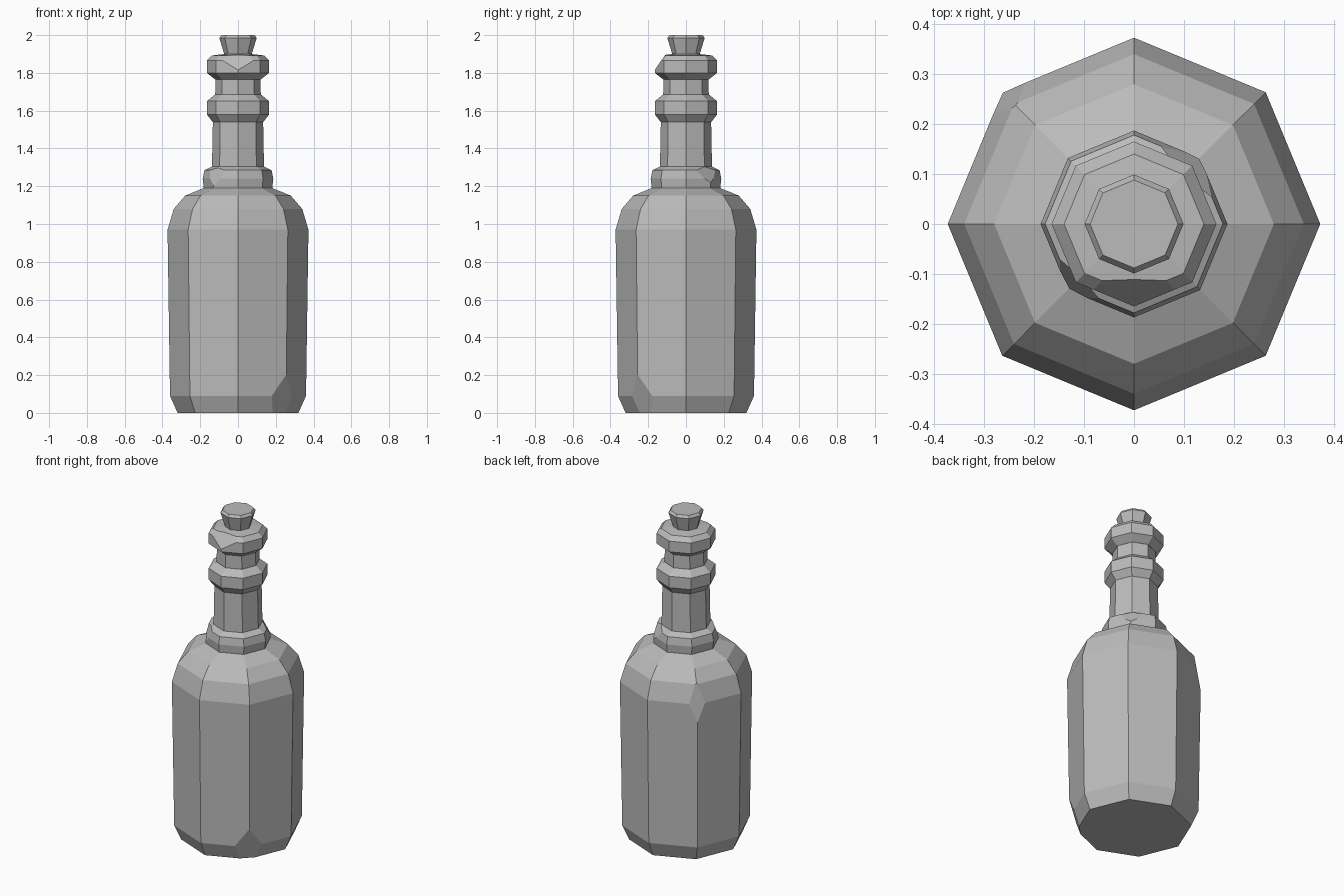
import bpy, bmesh
from math import cos, sin, radians
from mathutils import Vector

cube = bpy.data.objects.get("Cube")
if cube:
    bpy.data.objects.remove(cube, do_unlink=True)

SIDES = 8

grey = bpy.data.materials.new("plain grey")
grey.use_nodes = True
colour = (0.5, 0.5, 0.5, 1)
grey.diffuse_color = colour
grey.node_tree.nodes["Principled BSDF"].inputs["Base Color"].default_value = colour


def chip(bm, angle, low, high):
    """Slice off a corner with a plane through two (radius, height) points."""
    out = Vector((cos(radians(angle)), sin(radians(angle)), 0))
    up = Vector((0, 0, 1))
    normal = out * (high[1] - low[1]) - up * (high[0] - low[0])
    cut = bmesh.ops.bisect_plane(
        bm, geom=bm.verts[:] + bm.edges[:] + bm.faces[:], dist=1e-5,
        plane_co=out * low[0] + up * low[1], plane_no=normal, clear_outer=True)
    rim = [e for e in cut["geom_cut"] if isinstance(e, bmesh.types.BMEdge)]
    bmesh.ops.holes_fill(bm, edges=rim, sides=0)


def turned(name, profile, chips=()):
    """Turn a (radius, height) profile into a closed, flat-sided solid."""
    bm = bmesh.new()
    rings = []
    for r, z in profile:
        rings.append([bm.verts.new((r * cos(radians(360 * i / SIDES)),
                                    r * sin(radians(360 * i / SIDES)), z))
                      for i in range(SIDES)])
    for a, b in zip(rings, rings[1:]):
        for i in range(SIDES):
            j = (i + 1) % SIDES
            bm.faces.new((a[i], a[j], b[j], b[i]))
    bm.faces.new(rings[0][::-1])
    bm.faces.new(rings[-1])
    for c in chips:
        chip(bm, *c)
    bmesh.ops.recalc_face_normals(bm, faces=bm.faces[:])
    mesh = bpy.data.meshes.new(name)
    bm.to_mesh(mesh)
    bm.free()
    mesh.materials.append(grey)
    obj = bpy.data.objects.new(name, mesh)
    bpy.context.collection.objects.link(obj)
    return obj


# Body with rounded shoulders, chipped at the base and at one shoulder
turned("body",
       [(0.32, 0), (0.36, 0.09), (0.373, 0.97), (0.34, 1.08), (0.28, 1.15), (0.17, 1.195)],
       [(-45, (0.305, 0.01), (0.361, 0.2)),
        (135, (0.372, 0.86), (0.335, 1.09))])

# Collar at the foot of the neck
turned("collar",
       [(0.18, 1.18), (0.187, 1.24), (0.178, 1.285), (0.135, 1.305)],
       [(45, (0.185, 1.22), (0.14, 1.3)),
        (-135, (0.185, 1.2), (0.15, 1.3))])

# Neck, narrower above the lower ring
turned("neck", [(0.138, 1.29), (0.132, 1.6)])
turned("upper_neck", [(0.122, 1.6), (0.118, 1.85)])

# Lower ring and lip
turned("lower_ring", [(0.13, 1.535), (0.165, 1.58), (0.165, 1.65), (0.122, 1.685)])
turned("lip",
       [(0.12, 1.765), (0.165, 1.8), (0.165, 1.865), (0.14, 1.892), (0.07, 1.9)],
       [(-90, (0.165, 1.815), (0.11, 1.897))])

# Cork
turned("cork", [(0.07, 1.89), (0.099, 1.985), (0.088, 2.0)])
